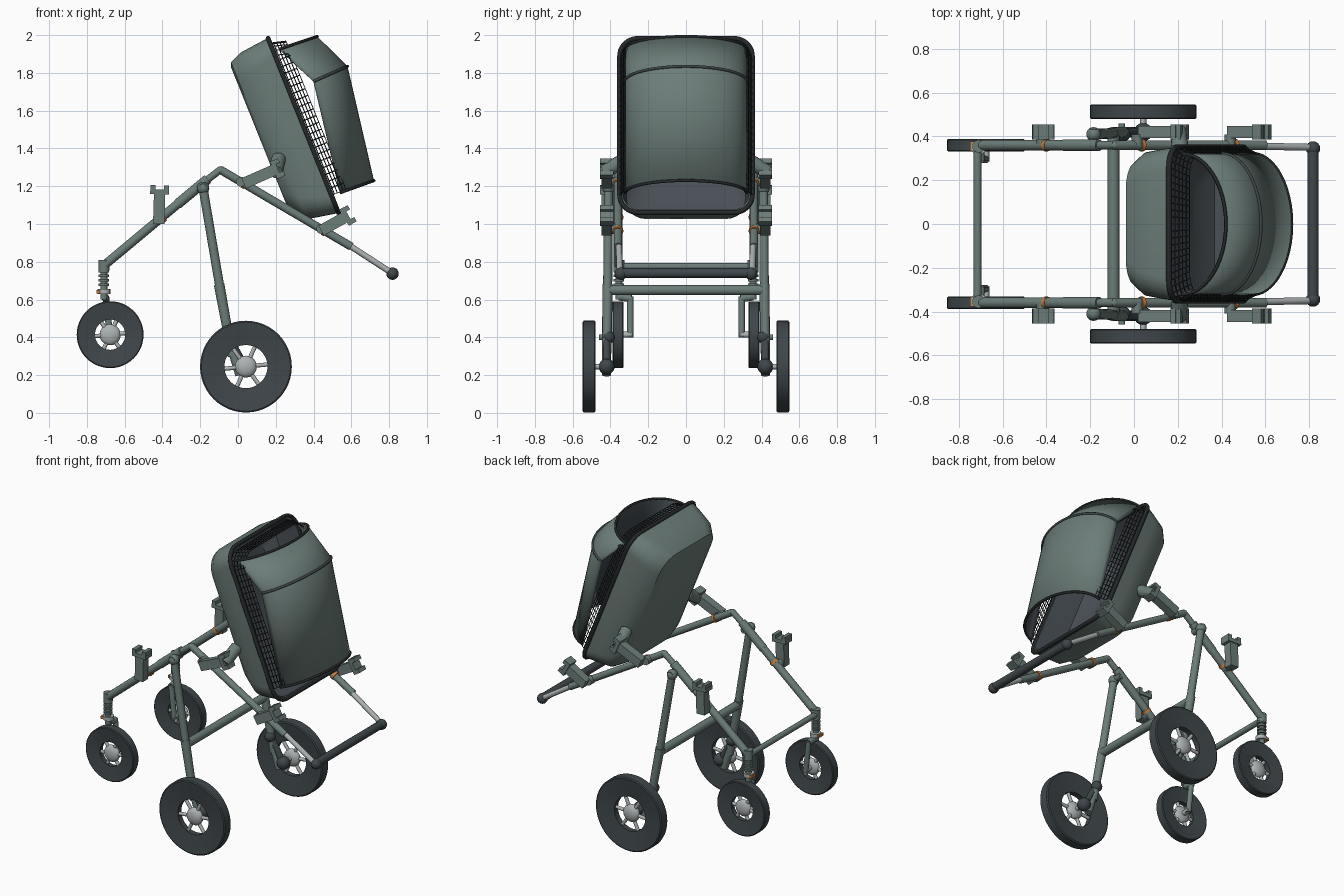
import bpy, bmesh
from math import sin, cos, pi, atan2, radians
from mathutils import Vector, Matrix

cube = bpy.data.objects.get("Cube")
if cube:
    bpy.data.objects.remove(cube, do_unlink=True)


def material(name, r, g, b):
    m = bpy.data.materials.new(name)
    m.use_nodes = True
    m.diffuse_color = (r, g, b, 1)
    m.node_tree.nodes["Principled BSDF"].inputs["Base Color"].default_value = (r, g, b, 1)
    return m


GREEN = material("grey_green", .15, .205, .19)
TYRE = material("dark_rubber", .05, .062, .068)
SLATE = material("slate_lining", .065, .078, .09)
BLACK = material("black_trim", .018, .021, .022)
SILVER = material("silver", .42, .45, .45)
ORANGE = material("orange", .55, .2, .05)


def finish(name, bm, *mats, recalc=True):
    if recalc:
        bmesh.ops.recalc_face_normals(bm, faces=bm.faces)
    me = bpy.data.meshes.new(name)
    bm.to_mesh(me)
    bm.free()
    for m in mats:
        me.materials.append(m)
    for p in me.polygons:
        p.use_smooth = True
    me.set_sharp_from_angle(angle=radians(35))
    ob = bpy.data.objects.new(name, me)
    bpy.context.collection.objects.link(ob)
    return ob


def tube(name, a, b, r, mat, r2=None):
    a, b = Vector(a), Vector(b)
    d = b - a
    bm = bmesh.new()
    mtx = Matrix.Translation((a + b) / 2) @ d.to_track_quat('Z', 'Y').to_matrix().to_4x4()
    bmesh.ops.create_cone(bm, cap_ends=True, segments=16, radius1=r, radius2=r2 or r,
                          depth=d.length, matrix=mtx)
    return finish(name, bm, mat)


def ball(name, c, r, mat, flat=1):
    bm = bmesh.new()
    bmesh.ops.create_uvsphere(bm, u_segments=16, v_segments=10, radius=r,
                              matrix=Matrix.Translation(c) @ Matrix.Diagonal((1, flat, 1, 1)))
    return finish(name, bm, mat)


def block(name, c, size, mat, angle=0):
    bm = bmesh.new()
    mtx = Matrix.Translation(c) @ Matrix.Rotation(-angle, 4, 'Y') @ Matrix.Diagonal((*size, 1))
    bmesh.ops.create_cube(bm, size=1, matrix=mtx)
    return finish(name, bm, mat)


def wire(name, pts, r, mat, closed=False):
    cu = bpy.data.curves.new(name, 'CURVE')
    cu.dimensions = '3D'
    cu.bevel_depth = r
    cu.bevel_resolution = 2
    sp = cu.splines.new('POLY')
    sp.points.add(len(pts) - 1)
    for p, q in zip(sp.points, pts):
        p.co = (*q, 1)
    sp.use_cyclic_u = closed
    cu.materials.append(mat)
    ob = bpy.data.objects.new(name, cu)
    bpy.context.collection.objects.link(ob)


def loft(bm, rings, closed=True):
    """Skin consecutive point rings; returns the vertex rows and face rows."""
    rows = [[bm.verts.new(p) for p in ring] for ring in rings]
    n = len(rows[0])
    faces = [[bm.faces.new((a[i], b[i], b[(i + 1) % n], a[(i + 1) % n]))
              for i in range(n if closed else n - 1)] for a, b in zip(rows, rows[1:])]
    return rows, faces


def wheel(name, c, R, rin, half, hub):
    profile = [(rin, -.55), (R * .97, -1), (R, -.85), (R, .85), (R * .97, 1), (rin, .55)]
    profile.append(profile[0])
    bm = bmesh.new()
    loft(bm, [[(c[0] + r * cos(k * pi / 24), c[1] + h * half, c[2] + r * sin(k * pi / 24))
               for k in range(48)] for r, h in profile])
    bmesh.ops.remove_doubles(bm, verts=bm.verts, dist=1e-5)
    finish(name + "_tyre", bm, TYRE)
    ball(name + "_hub", c, hub, SILVER, half / hub * .9)
    for k in range(6):
        d = Vector((cos(k * pi / 3 + .1), 0, sin(k * pi / 3 + .1)))
        tube(f"{name}_spoke_{k}", Vector(c) + d * hub * .8, Vector(c) + d * (rin + .005), .011, SILVER)


def bracket(name, p, q, y):
    """Accessory arm with a two-pronged clip on its end."""
    p, q = Vector((p[0], y, p[1])), Vector((q[0], y, q[1]))
    d = (q - p).normalized()
    side = Vector((-d.z, 0, d.x))
    ang = atan2(d.z, d.x)
    block(name + "_arm", (p + q) / 2, ((q - p).length, .055, .06), GREEN, ang)
    block(name + "_plate", q + d * .01, (.025, .07, .1), GREEN, ang)
    for k in (-1, 1):
        block(f"{name}_prong_{k}", q + d * .03 + side * .036 * k, (.03, .07, .026), GREEN, ang)


# Frame, wheels and fittings, once for each side
for s, tag in ((1, "back"), (-1, "front")):
    def P(x, y, z):
        return (x, y * s, z)
    wheel(f"small_wheel_{tag}", P(-.677, .36, .414), .177, .08, .029, .056)
    wheel(f"large_wheel_{tag}", P(.042, .513, .245), .243, .114, .034, .058)

    # Main tubes
    tube(f"forward_leg_{tag}", P(-.71, .36, .78), P(-.2, .36, 1.205), .024, GREEN)
    tube(f"forward_leg_sleeve_{tag}", P(-.32, .36, 1.105), P(-.16, .36, 1.238), .027, GREEN)
    tube(f"forward_leg_top_{tag}", P(-.2, .36, 1.205), P(-.09, .36, 1.29), .019, GREEN)
    ball(f"apex_joint_{tag}", P(-.09, .36, 1.285), .021, GREEN)
    tube(f"handle_tube_{tag}", P(-.09, .36, 1.285), P(.6, .36, .88), .022, GREEN)
    tube(f"handle_extension_{tag}", P(.59, .355, .886), P(.82, .35, .737), .016, SILVER)
    ball(f"handle_corner_{tag}", P(.818, .345, .737), .033, TYRE)
    tube(f"rear_leg_{tag}", P(-.185, .41, 1.19), P(-.09, .415, .63), .024, GREEN)
    tube(f"rear_leg_lower_{tag}", P(-.1, .415, .68), P(-.03, .42, .3), .028, GREEN, .024)
    ball(f"rear_leg_joint_{tag}", P(-.185, .41, 1.19), .033, GREEN)
    tube(f"rear_leg_pin_{tag}", P(-.185, .34, 1.195), P(-.185, .435, 1.195), .02, GREEN)

    # Rear suspension
    tube(f"swing_arm_{tag}", P(-.05, .42, .4), P(.042, .42, .235), .02, TYRE)
    tube(f"damper_{tag}", P(-.03, .42, .33), P(.01, .42, .2), .024, GREEN)
    ball(f"axle_knuckle_{tag}", P(.042, .42, .245), .042, TYRE)
    ball(f"arm_knuckle_{tag}", P(-.05, .41, .4), .034, TYRE)
    tube(f"arm_bolt_{tag}", P(-.055, .39, .4), P(-.055, .46, .4), .015, GREEN)
    tube(f"rear_axle_{tag}", P(.042, .42, .245), P(.042, .51, .245), .014, SILVER)

    # Caster with spring and one-sided fork
    tube(f"caster_head_{tag}", P(-.71, .355, .755), P(-.71, .355, .81), .029, GREEN)
    tube(f"caster_post_{tag}", P(-.71, .355, .6), P(-.71, .355, .77), .018, GREEN)
    for k in range(4):
        z = .672 + k * .024
        tube(f"spring_coil_{tag}_{k}", P(-.71, .355, z), P(-.71, .355, z + .012), .028, GREEN)
    tube(f"caster_collar_{tag}", P(-.71, .35, .63), P(-.71, .35, .655), .034, SILVER)
    tube(f"fork_bridge_{tag}", P(-.705, .355, .615), P(-.7, .29, .605), .02, GREEN)
    tube(f"fork_arm_{tag}", P(-.7, .295, .615), P(-.677, .295, .4), .017, GREEN)
    tube(f"fork_axle_{tag}", P(-.677, .285, .414), P(-.677, .36, .414), .016, SILVER)
    block(f"caster_latch_{tag}", P(-.74, .355, .642), (.02, .045, .018), ORANGE)

    # Accessory brackets and orange release clips
    bracket(f"cup_bracket_{tag}", (-.42, 1.0), (-.415, 1.16), .42 * s)
    bracket(f"seat_bracket_{tag}", (.03, 1.215), (.19, 1.285), .42 * s)
    bracket(f"handle_bracket_{tag}", (.44, .965), (.565, 1.035), .42 * s)
    tube(f"seat_pivot_{tag}", P(.2, .43, 1.275), P(.215, .32, 1.345), .038, GREEN)
    for k, (x, z) in enumerate(((-.42, 1.022), (.015, 1.224), (.44, .974))):
        tube(f"bracket_stub_{tag}_{k}", P(x, .36, z), P(x, .41, z), .026, GREEN)
        ang = radians(40 if k == 0 else -30)
        d = Vector((cos(ang), 0, sin(ang))) * .009
        c = Vector(P(x + .02, .36, z + .02 * sin(ang)))
        tube(f"release_clip_{tag}_{k}", c - d, c + d, .028, ORANGE)

# Cross bars
tube("forward_crossbar", (-.715, -.35, .775), (-.715, .35, .775), .018, GREEN)
tube("rear_crossbar", (-.094, -.41, .65), (-.094, .41, .65), .027, GREEN)
tube("handle_grip", (.818, -.34, .74), (.818, .34, .74), .026, TYRE)

# Tilted seat frame: u runs down the rim, n runs back from it
O, U, N = Vector((.159, 0, 1.985)), Vector((.374, 0, -.927)), Vector((-.927, 0, -.374))


def seat(u, y, n):
    return O + U * u + N * n + Vector((0, y, 0))


def outline(u0, u1, w, r, n):
    pts = []
    for i, (cu, cy) in enumerate(((u1 - r, w - r), (u0 + r, w - r), (u0 + r, r - w), (u1 - r, r - w))):
        for k in range(7):
            a = (i + k / 6) * pi / 2
            pts.append(seat(cu + r * cos(a), cy + r * sin(a), n))
    # Corner angle zero points down the rim, so order the sweep to match
    return pts


def corner_outline(u0, u1, w, r, n):
    pts = []
    for su, sy, start in ((1, 1, 0), (-1, 1, 1), (-1, -1, 2), (1, -1, 3)):
        cu = u1 - r if su > 0 else u0 + r
        for k in range(7):
            a = (start + k / 6) * pi / 2
            pts.append(seat(cu + r * cos(a), sy * (w - r) + r * sin(a), n))
    return pts


# Seat shell with slate lining
bm = bmesh.new()
specs = [(.07, .86, .245, .11, .24), (.045, .9, .28, .12, .23), (.018, .968, .328, .12, .165),
         (.008, .985, .342, .11, .08), (0, 1, .352, .1, 0),
         (.02, .98, .335, .09, 0), (.035, .955, .315, .1, .16), (.08, .85, .24, .1, .22)]
rows, faces = loft(bm, [corner_outline(*sp) for sp in specs])
bm.faces.new(rows[0])
lining = faces[5] + faces[6] + [bm.faces.new(rows[-1])]
for f in lining:
    f.material_index = 1
finish("seat_shell", bm, GREEN, SLATE)
wire("seat_rim", corner_outline(.002, .998, .352, .1, 0), .013, BLACK, True)

# Wire mesh band around the sides and top of the opening
path = [(.9 - .77 * k / 20, 1, 0) for k in range(20)]
path += [(.13 - .1 * sin(k * pi / 10), 1, .1 * (1 - cos(k * pi / 10))) for k in range(6)]
path += [(.03, 1 - k / 8, .1 * (1 - k / 8)) for k in range(1, 8)]
path += [(.03, 0, 0)] + [(u, -q, i) for u, q, i in reversed(path)]
bm = bmesh.new()
band = []
for k in range(6):
    t = k / 5
    w = .356 - .04 * t
    band.append([seat(u + .022 * t * (u < .13), q * w - i * (1 if q > 0 else -1), -.083 * t)
                 for u, q, i in path])
loft(bm, band, closed=False)
net = finish("wire_mesh", bm, BLACK)
mod = net.modifiers.new("wires", 'WIREFRAME')
mod.thickness = .006

# Arched hood and front cover: (side x, z), (middle x, z)
arcs = [((.217, 1.925), (.42, 1.993)), ((.4, 1.755), (.58, 1.835)), ((.54, 1.165), (.72, 1.23))]


def arch(side, mid):
    pts = []
    for k in range(25):
        a = (k / 24 - .5) * pi
        c = cos(a)
        pts.append(Vector((side[0] + (mid[0] - side[0]) * c, .322 * sin(a),
                           side[1] + (mid[1] - side[1]) * c)))
    return pts


bm = bmesh.new()
loft(bm, [arch(*a) for a in arcs], closed=False)
cover = finish("hood_cover", bm, GREEN, SLATE, recalc=False)
mod = cover.modifiers.new("thickness", 'SOLIDIFY')
mod.thickness = .012
mod.offset = -1
mod.material_offset = 1
for k, a in enumerate(arcs):
    wire(f"hood_hoop_{k}", arch(*a), .008, BLACK if k != 1 else TYRE)
